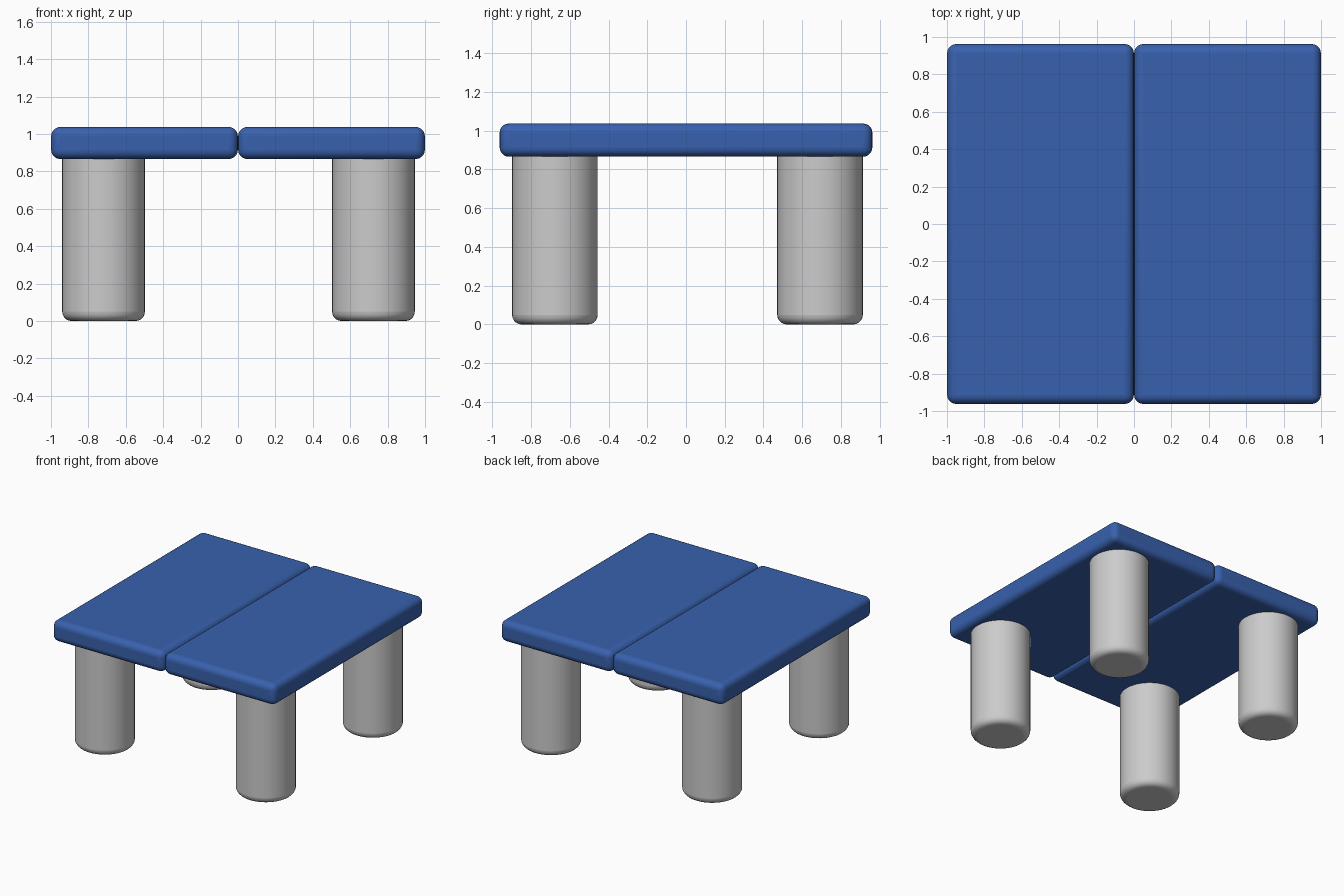
import bpy
import math

if "Cube" in bpy.data.objects:
    bpy.data.objects.remove(bpy.data.objects["Cube"])


def material(name, color):
    mat = bpy.data.materials.new(name)
    mat.diffuse_color = color
    mat.use_nodes = True
    mat.node_tree.nodes["Principled BSDF"].inputs["Base Color"].default_value = mat.diffuse_color
    return mat


def finish(obj, name, width):
    # Rounded edges with smooth shading
    obj.name = name
    obj.data.name = name
    bpy.ops.object.transform_apply(location=False, rotation=False, scale=True)
    bevel = obj.modifiers.new("rounded_edges", "BEVEL")
    bevel.width = width
    bevel.segments = 5
    bevel.limit_method = "ANGLE"
    bevel.angle_limit = math.radians(40)
    bpy.ops.object.shade_smooth_by_angle(angle=math.radians(40))


blue = material("blue_top", (0.04, 0.12, 0.42, 1))

TOP, UNDERSIDE = 1.037, 0.866
HALF_DEPTH = 0.962

# Two table-top halves meeting along the middle
for side, x in (("left", -0.5), ("right", 0.5)):
    bpy.ops.mesh.primitive_cube_add(size=1, location=(x, 0, (TOP + UNDERSIDE) / 2))
    slab = bpy.context.object
    slab.scale = (0.998, 2 * HALF_DEPTH, TOP - UNDERSIDE)
    finish(slab, side + "_table_top", 0.048)
    slab.data.materials.append(blue)

# Four round legs set into the underside
LEG_TOP = 0.93
for end, y in (("front", -0.677), ("back", 0.692)):
    for side, x in (("left", -0.719), ("right", 0.724)):
        bpy.ops.mesh.primitive_cylinder_add(
            vertices=48, radius=0.221, depth=LEG_TOP, location=(x, y, LEG_TOP / 2))
        finish(bpy.context.object, f"{end}_{side}_leg", 0.05)
